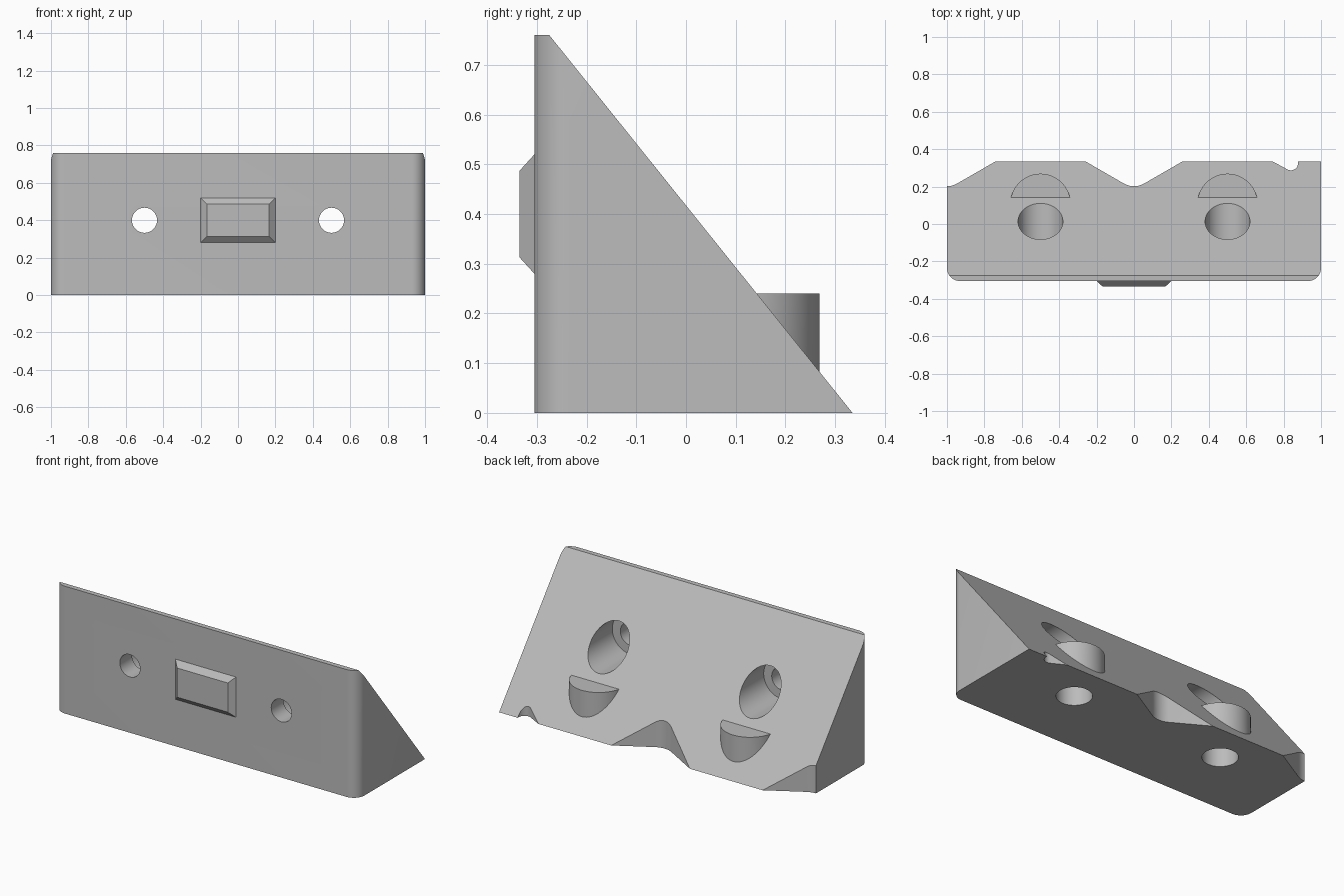
import bpy, bmesh
from math import pi, sin, cos, radians
from mathutils import Vector, Matrix

if "Cube" in bpy.data.objects:
    bpy.data.objects.remove(bpy.data.objects["Cube"], do_unlink=True)

FRONT, BACK, HEIGHT = -0.305, 0.335, 0.76
TOP_BACK = -0.275       # rear edge of the narrow top face
HOLE_X, HOLE_Z = 0.5, 0.4
BOSS_Y = 0.108

grey = bpy.data.materials.new("plain grey")
grey.use_nodes = True
grey.diffuse_color = (0.5, 0.5, 0.5, 1)
grey.node_tree.nodes["Principled BSDF"].inputs["Base Color"].default_value = (0.5, 0.5, 0.5, 1)


def make_object(name, bm):
    bmesh.ops.recalc_face_normals(bm, faces=bm.faces)
    mesh = bpy.data.meshes.new(name)
    bm.to_mesh(mesh)
    bm.free()
    mesh.materials.append(grey)
    obj = bpy.data.objects.new(name, mesh)
    bpy.context.collection.objects.link(obj)
    return obj


def arc(cx, cy, r, start, end, steps=10):
    angles = [radians(start + (end - start) * i / steps) for i in range(steps + 1)]
    return [(cx + r * cos(a), cy + r * sin(a)) for a in angles]


def cylinder(name, radius, start, end):
    start, end = Vector(start), Vector(end)
    axis = end - start
    bm = bmesh.new()
    turn = axis.to_track_quat("Z", "Y").to_matrix().to_4x4()
    bmesh.ops.create_cone(bm, cap_ends=True, segments=64, radius1=radius, radius2=radius,
                          depth=axis.length, matrix=Matrix.Translation((start + end) / 2) @ turn)
    return make_object(name, bm)


def activate(obj):
    bpy.ops.object.select_all(action="DESELECT")
    obj.select_set(True)
    bpy.context.view_layer.objects.active = obj


def combine(target, tool, operation):
    mod = target.modifiers.new(operation.lower(), "BOOLEAN")
    mod.operation, mod.solver, mod.object = operation, "EXACT", tool
    activate(target)
    bpy.ops.object.modifier_apply(modifier=mod.name)
    bpy.data.objects.remove(tool, do_unlink=True)


# Wedge body: plan outline with rounded front corners and notched rear edge
plan = arc(-0.93, FRONT + 0.07, 0.07, 180, 270) + arc(0.93, FRONT + 0.07, 0.07, 270, 360)
plan += [(1, BACK), (0.877, BACK)]
plan += arc(0.839, 0.325, 0.038, 0, -120)
plan += [(0.74, BACK), (0.26, BACK)]
plan += arc(0, 0.312, 0.11, -60, -120)
plan += [(-0.26, BACK), (-0.74, BACK)]
plan += arc(-1, 0.312, 0.11, -60, -90, 5)

bm = bmesh.new()
base = bm.faces.new([bm.verts.new((x, y, 0)) for x, y in plan])
grown = bmesh.ops.extrude_face_region(bm, geom=[base])["geom"]
bmesh.ops.translate(bm, vec=(0, 0, HEIGHT),
                    verts=[g for g in grown if isinstance(g, bmesh.types.BMVert)])
# Slice off the sloping back and close it
cut = bmesh.ops.bisect_plane(bm, geom=bm.verts[:] + bm.edges[:] + bm.faces[:],
                             plane_co=(0, BACK, 0), clear_outer=True,
                             plane_no=(0, HEIGHT, BACK - TOP_BACK))
bmesh.ops.holes_fill(bm, edges=[e for e in bm.edges if e.is_boundary], sides=0)
bmesh.ops.remove_doubles(bm, verts=bm.verts, dist=1e-5)
body = make_object("wedge_body", bm)

for x in (-HOLE_X, HOLE_X):
    # Rounded boss on the slope, with a blind pocket below it
    combine(body, cylinder("boss", 0.161, (x, BOSS_Y, 0.02), (x, BOSS_Y, 0.24)), "UNION")
    combine(body, cylinder("pocket", 0.096, (x, BOSS_Y, -0.1), (x, BOSS_Y, 0.2)), "DIFFERENCE")
    # Screw hole with a wide counterbore from behind
    combine(body, cylinder("bore", 0.12, (x, -0.19, HOLE_Z), (x, 0.5, HOLE_Z)), "DIFFERENCE")
    combine(body, cylinder("screw_hole", 0.067, (x, -0.5, HOLE_Z), (x, 0, HOLE_Z)), "DIFFERENCE")

# Bevelled locating key on the front
bm = bmesh.new()
rings = []
for y, inset in ((FRONT + 0.02, 0), (FRONT, 0), (-BACK, 0.033)):
    w, h = 0.2 - inset, 0.12 - inset
    rings.append([bm.verts.new((sx * w, y, HOLE_Z + sz * h))
                  for sx, sz in ((-1, -1), (1, -1), (1, 1), (-1, 1))])
for a, b in zip(rings, rings[1:]):
    for i in range(4):
        j = (i + 1) % 4
        bm.faces.new((a[i], a[j], b[j], b[i]))
bm.faces.new(rings[0])
bm.faces.new(rings[-1])
key = make_object("front_key", bm)

activate(body)
bpy.ops.object.shade_smooth_by_angle(angle=radians(25))
